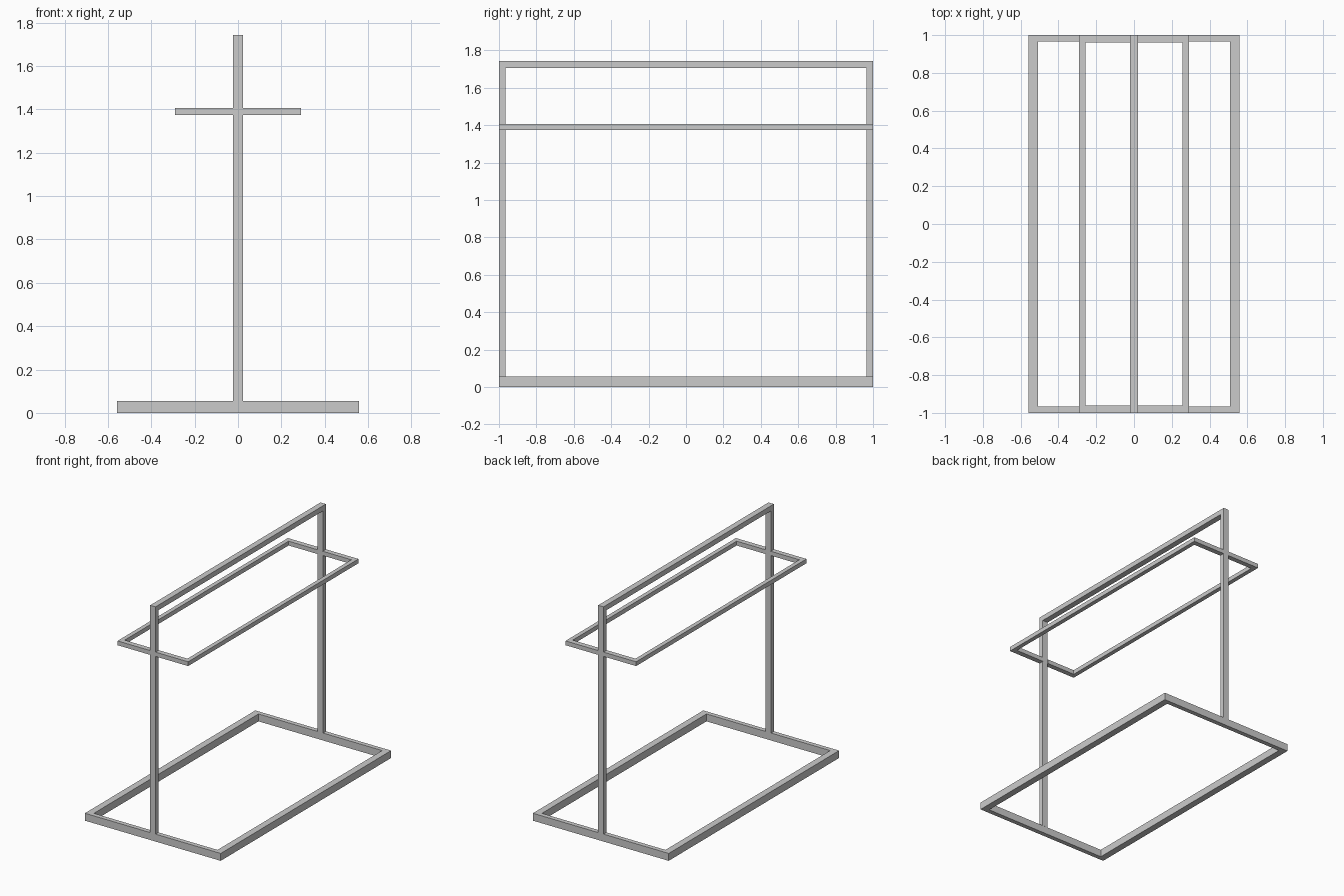
import bpy
import bmesh

if "Cube" in bpy.data.objects:
    bpy.data.objects.remove(bpy.data.objects["Cube"])


def square_tube(name, outer, inner, place, low, high, closed=False):
    """Mitred bar running between an outer and an inner outline, low..high thick."""
    bm = bmesh.new()
    # four-cornered cross-section at every corner of the outline
    rings = []
    for o, i in zip(outer, inner):
        rings.append([bm.verts.new(place(*p, d))
                      for p, d in ((o, low), (o, high), (i, high), (i, low))])
    pairs = list(zip(rings, rings[1:]))
    if closed:
        pairs.append((rings[-1], rings[0]))
    else:
        bm.faces.new(rings[0])
        bm.faces.new(rings[-1])
    for a, b in pairs:
        for k in range(4):
            n = (k + 1) % 4
            bm.faces.new((a[k], a[n], b[n], b[k]))
    bmesh.ops.recalc_face_normals(bm, faces=bm.faces)
    mesh = bpy.data.meshes.new(name)
    bm.to_mesh(mesh)
    bm.free()
    obj = bpy.data.objects.new(name, mesh)
    bpy.context.collection.objects.link(obj)
    return obj


def rect(x, y):
    return [(-x, -y), (x, -y), (x, y), (-x, y)]


def flat(x, y, d):       # outline lies in the ground plane, thickness along z
    return (x, y, d)


def upright(y, z, d):    # outline stands in the y-z plane, thickness along x
    return (d, y, z)


POST = 0.022             # half width of the posts
BASE_TOP = 0.055

# Floor frame
square_tube("base_frame", rect(0.558, 1.0), rect(0.508, 0.966),
            flat, 0, BASE_TOP, closed=True)

# Two posts joined by the top rail
square_tube("upright_frame",
            [(-1, BASE_TOP), (-1, 1.743), (1, 1.743), (1, BASE_TOP)],
            [(-0.965, BASE_TOP), (-0.965, 1.705), (0.965, 1.705), (0.965, BASE_TOP)],
            upright, -POST, POST)

# Side hanging rails: one U-shaped half butting against the posts, mirrored
rail = square_tube("hanging_rails",
                   [(POST, -1), (0.29, -1), (0.29, 1), (POST, 1)],
                   [(POST, -0.962), (0.258, -0.962), (0.258, 0.962), (POST, 0.962)],
                   flat, 1.375, 1.407)
mirror = rail.modifiers.new("mirror", 'MIRROR')
mirror.use_mirror_merge = False
